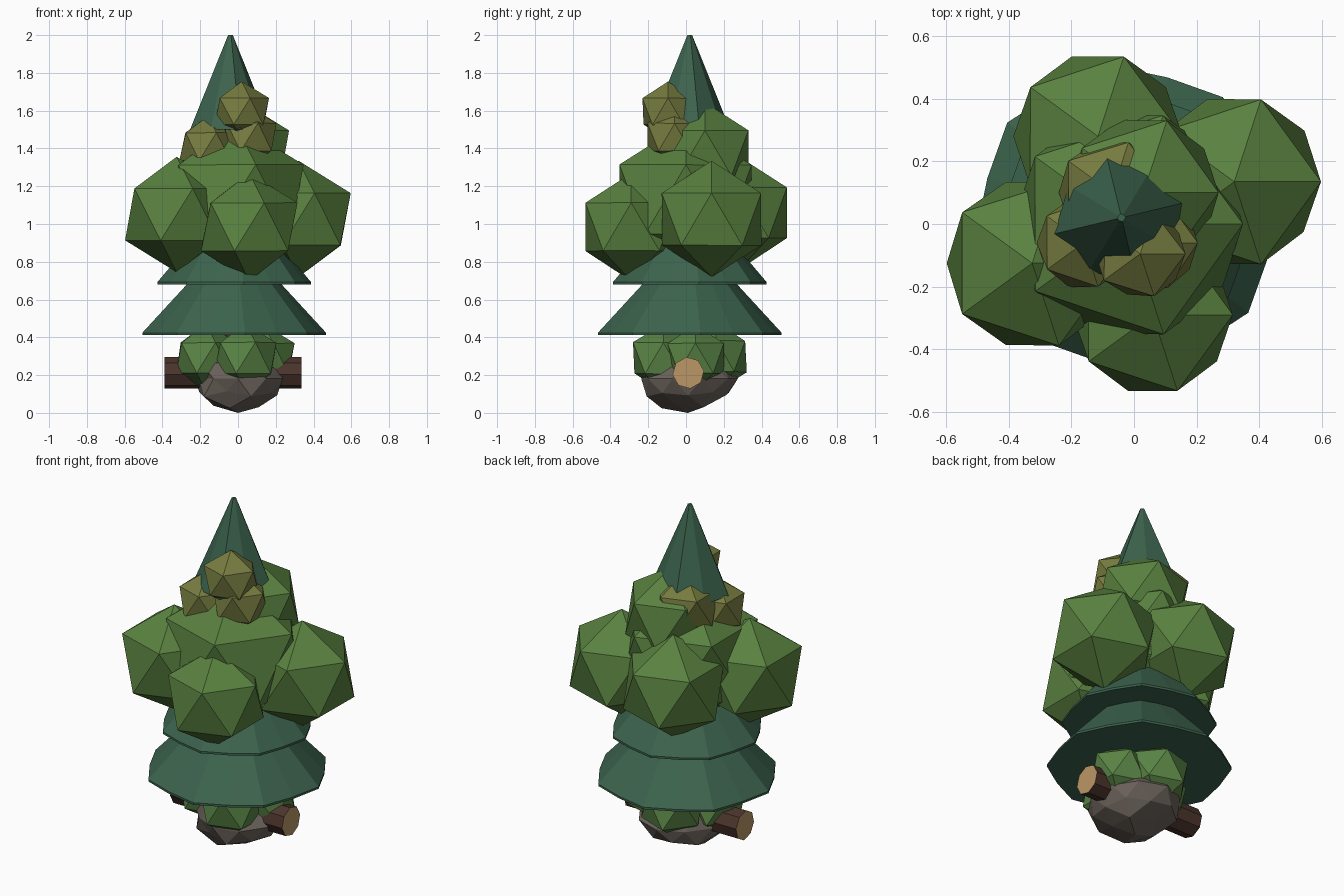
import bpy, bmesh, math, random
from mathutils import Vector, noise

if "Cube" in bpy.data.objects:
    bpy.data.objects.remove(bpy.data.objects["Cube"])

random.seed(4)


def mat(name, rgb):
    m = bpy.data.materials.new(name)
    m.diffuse_color = (*rgb, 1)
    m.use_nodes = True
    m.node_tree.nodes["Principled BSDF"].inputs["Base Color"].default_value = m.diffuse_color
    return m


LEAF = mat("leaf green", (0.10, 0.22, 0.05))
BUSH = mat("bush green", (0.10, 0.23, 0.06))
OLIVE = mat("olive", (0.18, 0.20, 0.05))
PINE = mat("pine green", (0.045, 0.125, 0.075))
BARK = mat("bark", (0.07, 0.035, 0.025))
WOOD = mat("cut wood", (0.50, 0.31, 0.13))
STONE = mat("stone", (0.15, 0.125, 0.105))


def finish(bm, name, *mats):
    me = bpy.data.meshes.new(name)
    bmesh.ops.recalc_face_normals(bm, faces=bm.faces)
    bm.to_mesh(me)
    bm.free()
    for m in mats:
        me.materials.append(m)
    ob = bpy.data.objects.new(name, me)
    bpy.context.collection.objects.link(ob)
    return ob


def blob(name, m, x, y, z, r, jitter=0.03):
    """Twenty-sided foliage clump, slightly irregular."""
    bm = bmesh.new()
    bmesh.ops.create_icosphere(bm, subdivisions=1, radius=r)
    for v in bm.verts:
        v.co = v.co * random.uniform(1 - jitter, 1 + jitter) + Vector((x, y, z))
    return finish(bm, name, m)


def tier(name, m, x, y, z0, z1, r0, r1, sides, pleat, lip=0.0):
    """Conifer skirt; every second rim corner is pulled in by pleat."""
    bm = bmesh.new()
    rings = []
    for z, r in ((z0, r0), (z0 + lip, r0), (z1, r1)) if lip else ((z0, r0), (z1, r1)):
        ring = []
        for i in range(sides):
            a = 2 * math.pi * (i + 0.3) / sides
            k = r * (1 - pleat * (i % 2))
            ring.append(bm.verts.new((x + k * math.cos(a), y + k * math.sin(a), z)))
        rings.append(ring)
    for lo, hi in zip(rings, rings[1:]):
        for i in range(sides):
            j = (i + 1) % sides
            bm.faces.new((lo[i], lo[j], hi[j], hi[i]))
    bm.faces.new(rings[0][::-1])
    bm.faces.new(rings[-1])
    return finish(bm, name, m)


# Leafy crown: four big side clumps plus two stacked in the middle
for name, *p in (("left", -0.325, -0.125, 1.05, 0.307),
                 ("right", 0.32, 0.135, 1.025, 0.308),
                 ("front", 0.06, -0.29, 0.985, 0.285),
                 ("back", -0.115, 0.28, 1.06, 0.30),
                 ("middle", -0.02, 0.0, 1.13, 0.41),
                 ("upper", 0.03, 0.10, 1.375, 0.27)):
    blob("crown_" + name, LEAF, *p, jitter=0.01)

# Olive shrub near the top
for name, *p in (("peak", 0.02, -0.095, 1.595, 0.157),
                 ("left", -0.16, -0.06, 1.41, 0.165),
                 ("right", 0.06, -0.06, 1.46, 0.165),
                 ("back", -0.07, 0.10, 1.455, 0.19)):
    blob("shrub_" + name, OLIVE, *p)

# Conifer: two wide skirts, pointed top and trunk
tier("lower_skirt", PINE, -0.02, 0.02, 0.412, 0.78, 0.49, 0.16, 16, 0.05, 0.012)
tier("upper_skirt", PINE, -0.02, 0.02, 0.68, 1.02, 0.41, 0.13, 16, 0.05, 0.012)
tier("treetop", PINE, -0.04, 0.02, 1.50, 2.0, 0.22, 0.013, 8, 0.10)
tier("trunk", BARK, -0.02, 0.02, 0.25, 1.5, 0.06, 0.05, 7, 0.0)

# Low bush around the foot
for name, *p in (("front", 0.04, -0.12, 0.29, 0.185),
                 ("left", -0.17, -0.03, 0.29, 0.18),
                 ("right", 0.14, 0.05, 0.29, 0.175),
                 ("back", -0.02, 0.16, 0.30, 0.185)):
    blob("bush_" + name, BUSH, *p)

# Boulder under everything, rough and narrowing downwards
bm = bmesh.new()
bmesh.ops.create_icosphere(bm, subdivisions=2, radius=1)
for v in bm.verts:
    k = random.uniform(0.9, 1.1) + 0.08 * noise.noise(v.co * 1.7)
    v.co = Vector((v.co.x * 0.24 * k, v.co.y * 0.25 * k + 0.01, v.co.z * 0.165 * k))
low = min(v.co.z for v in bm.verts)
for v in bm.verts:
    v.co.z -= low
finish(bm, "boulder", STONE)

# Eight-sided log lying along x, pale cut ends
bm = bmesh.new()
ends = []
for x in (-0.39, 0.335):
    ends.append([bm.verts.new((x, 0.012 + 0.084 * math.cos(a), 0.212 + 0.084 * math.sin(a)))
                 for a in (math.pi / 4 * (i + 0.15) for i in range(8))])
for i in range(8):
    j = (i + 1) % 8
    bm.faces.new((ends[0][i], ends[0][j], ends[1][j], ends[1][i]))
for ring in ends:
    bm.faces.new(ring).material_index = 1
finish(bm, "log", BARK, WOOD)
